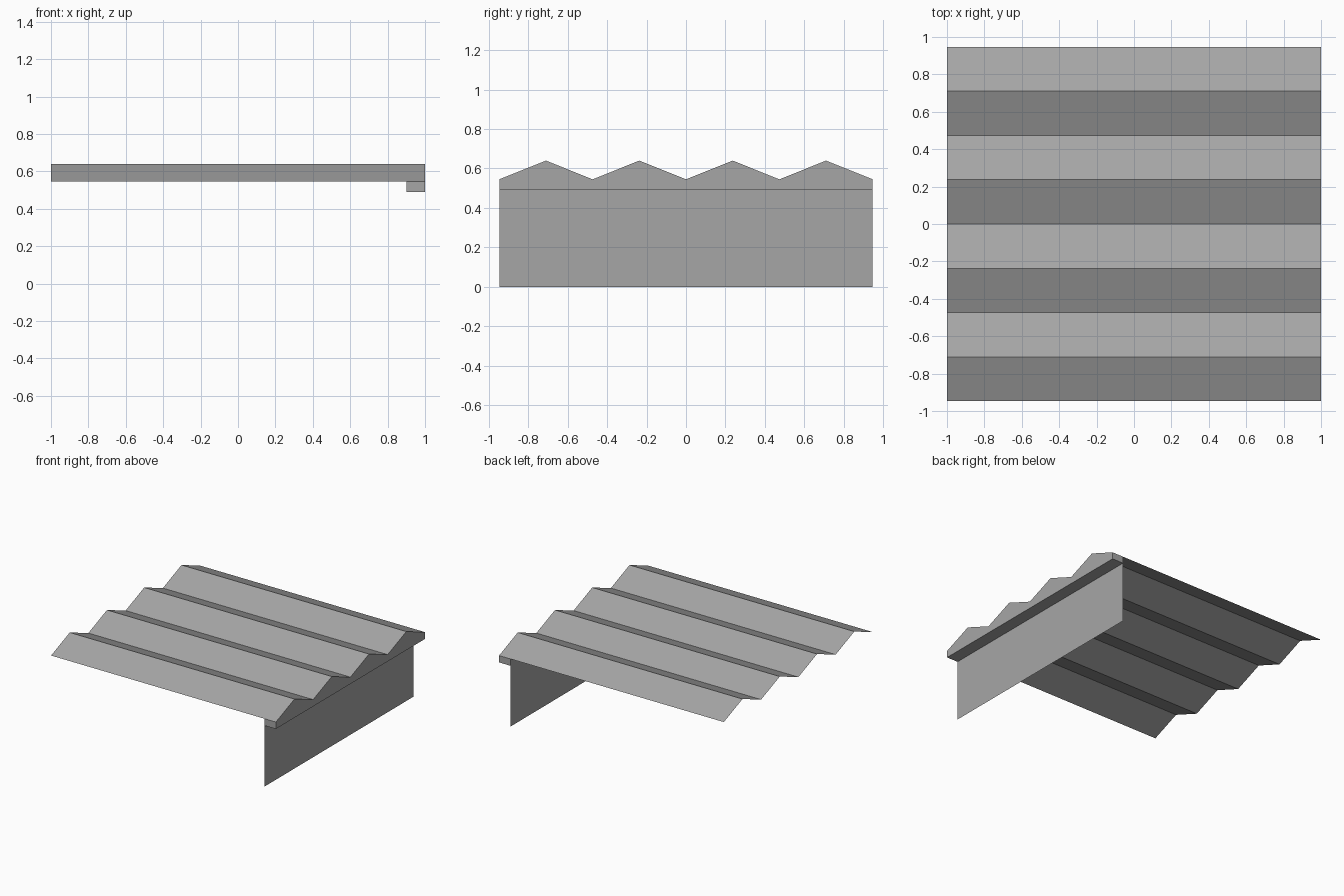
import bpy
import bmesh

cube = bpy.data.objects.get("Cube")
if cube:
    bpy.data.objects.remove(cube, do_unlink=True)

HALF_X, HALF_Y = 1.0, 0.947
VALLEY, RIDGE, BEAM_BOTTOM = 0.545, 0.64, 0.49
WALL_X = 0.9
RIDGES = 4

grey = bpy.data.materials.new("plain grey")
grey.use_nodes = True
colour = (0.38, 0.38, 0.38, 1.0)
grey.diffuse_color = colour
grey.node_tree.nodes["Principled BSDF"].inputs["Base Color"].default_value = colour

# Sawtooth roof profile as (y, z) points, front to back
step = HALF_Y / RIDGES
profile = [(-HALF_Y + i * step, RIDGE if i % 2 else VALLEY)
           for i in range(2 * RIDGES + 1)]


def finish(name, bm):
    mesh = bpy.data.meshes.new(name)
    bm.to_mesh(mesh)
    bm.free()
    mesh.materials.append(grey)
    obj = bpy.data.objects.new(name, mesh)
    bpy.context.collection.objects.link(obj)
    return obj


def sweep(name, points, x0, x1):
    """Stretch a line of (y, z) points along x into a sheet."""
    bm = bmesh.new()
    rows = [[bm.verts.new((x, y, z)) for y, z in points] for x in (x0, x1)]
    for i in range(len(points) - 1):
        bm.faces.new((rows[0][i], rows[1][i], rows[1][i + 1], rows[0][i + 1]))
    return finish(name, bm)


# Thin folded roof
sweep("sawtooth_roof", profile, -HALF_X, HALF_X)

# End beam: bottom and end strips, then a panel on each side up to the roof
underside = [(HALF_Y, VALLEY), (HALF_Y, BEAM_BOTTOM),
             (-HALF_Y, BEAM_BOTTOM), (-HALF_Y, VALLEY)]
sweep("beam_underside", underside, WALL_X, HALF_X)
for name, x in (("inner_gable", WALL_X), ("outer_gable", HALF_X)):
    bm = bmesh.new()
    outline = [(-HALF_Y, BEAM_BOTTOM), (HALF_Y, BEAM_BOTTOM)] + profile[::-1]
    face = bm.faces.new([bm.verts.new((x, y, z)) for y, z in outline])
    if x == WALL_X:
        face.normal_flip()
    finish(name, bm)

# Thin wall under the inner edge of the beam
bm = bmesh.new()
wall = [(-HALF_Y, 0), (HALF_Y, 0), (HALF_Y, BEAM_BOTTOM), (-HALF_Y, BEAM_BOTTOM)]
bm.faces.new([bm.verts.new((WALL_X, y, z)) for y, z in wall])
finish("end_wall", bm)
